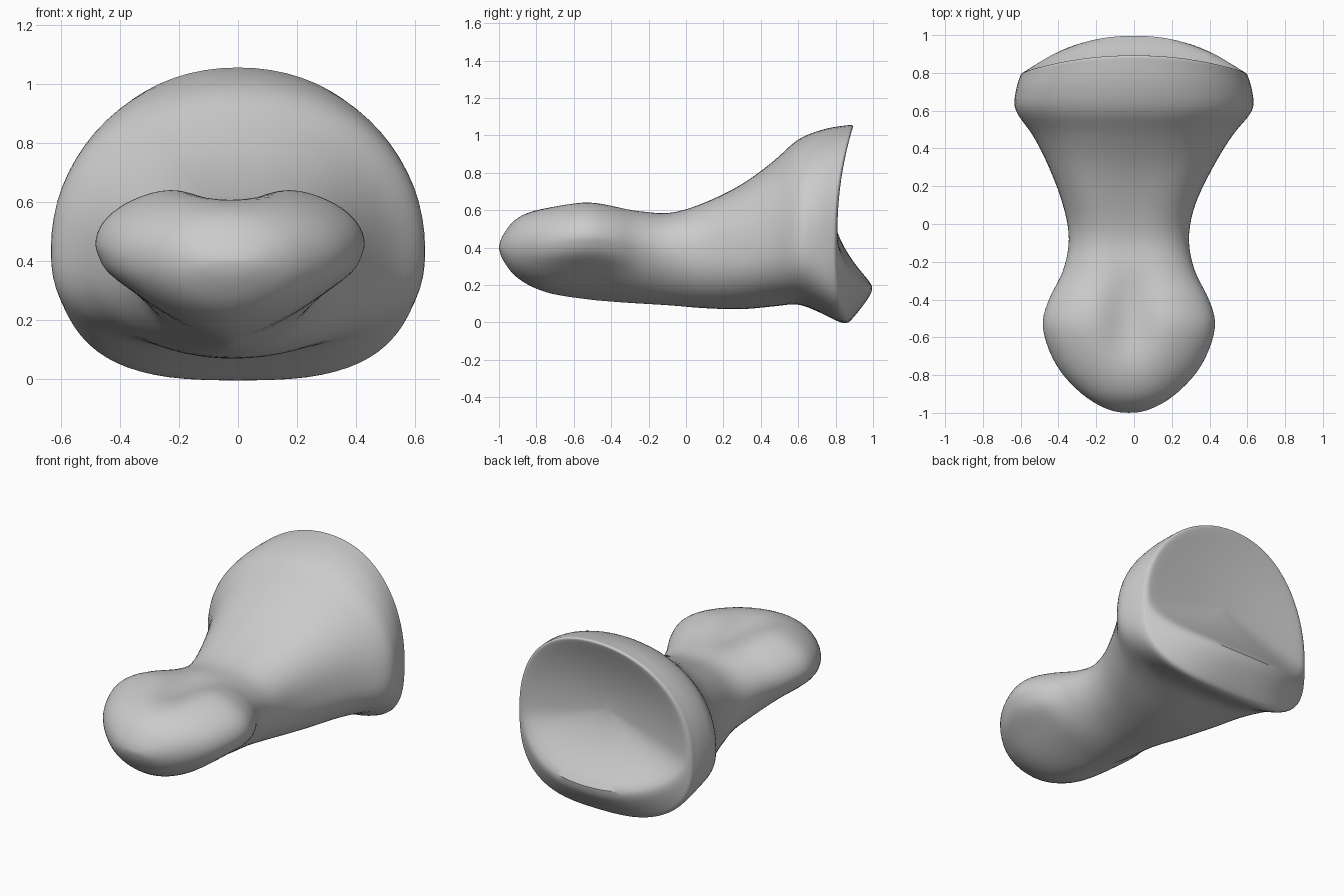
import bpy, bmesh, math

cube = bpy.data.objects.get("Cube")
if cube:
    bpy.data.objects.remove(cube, do_unlink=True)

SIDES, STEPS = 72, 5

# Head and shaft stations: y, half width, widest z, top z, bottom z, lower roundness, top dip, side lobe
SHAFT = [
    (-1.0, 0, .4, .4, .4, 2, 0, 0),
    (-.98, .115, .4, .465, .335, 2, 0, 0),
    (-.9, .25, .41, .56, .235, 1.9, 0, 0),
    (-.75, .385, .43, .628, .16, 1.6, .02, .02),
    (-.55, .458, .455, .67, .125, 1.35, .085, .05),
    (-.4, .425, .445, .652, .11, 1.4, .07, .04),
    (-.25, .35, .42, .615, .1, 1.7, .025, 0),
    (-.08, .318, .38, .6, .09, 1.9, .015, 0),
    (.1, .35, .36, .65, .075, 2.1, .01, 0),
    (.3, .435, .37, .74, .07, 2.2, 0, 0),
    (.47, .53, .4, .865, .085, 2.3, 0, 0),
]

# Flange stations carry two more values: how far the top and the bottom lean back
FLANGE = [
    (.6, .628, .43, .98, .095, 2.5, 0, 0, 0, 0),
    (.7, .628, .45, 1.035, .05, 2.8, 0, 0, .04, .02),
    (.78, .605, .45, 1.055, -.005, 2.9, 0, 0, .08, .06),
    (.8, .592, .46, 1.055, .03, 2.7, 0, 0, .09, .1),
    (.81, .56, .47, 1.035, .19, 2.3, 0, 0, .08, .2),
]
DEEP, MID = .785, .6


def cup_station(f):
    """Station of the hollow end, shrunk by f and sunk towards the middle."""
    k = f ** 1.8
    y, w, zm, zt, zb, n, _, _, top, low = FLANGE[-1]
    heights = [MID + (z - MID) * f for z in (zm, zt, zb)]
    return (DEEP + (y - DEEP) * k, w * f, *heights, n, 0, 0, top * k, low * k)


def spline(a, b, c, d, t):
    """Catmull-Rom blend of four stations."""
    return [(2 * q + (r - p) * t + (2 * p - 5 * q + 4 * r - s) * t * t
             + (3 * q - p - 3 * r + s) * t ** 3) / 2
            for p, q, r, s in zip(a, b, c, d)]


def section(station):
    """Points of one closed cross-section."""
    y, w, zm, zt, zb, n, dip, lobe, top, low = station
    shift = -.027 * (1 - min(max((y - .1) / .5, 0), 1))
    flat = 2.1 + .5 * math.exp(-((y - .2) / .22) ** 2)
    points = []
    for i in range(SIDES):
        a = math.tau * i / SIDES
        c, s = math.cos(a), math.sin(a)
        power = 2 / (flat if s > 0 else n)
        x = w * math.copysign(abs(c) ** power, c)
        rise = abs(s) ** power
        if s > 0:
            z = zm + (zt - zm) * rise - dip * rise * math.exp(-(x / .13) ** 2)
        else:
            z = zm - (zm - zb) * rise
            x += math.copysign(w * lobe, c) * math.exp(-((rise - .27) / .14) ** 2)
        points.append((x + shift, y + (top if s > 0 else low) * s * s, z))
    return points


# Smoothly blended stations from the nose to the middle of the hollow
outer = [row + (0, 0) for row in SHAFT] + FLANGE
nose = (-.98, -.115) + outer[1][2:]
padded = [nose] + outer + [cup_station(.85)]
stations = [spline(*padded[i:i + 4], k / STEPS)
            for i in range(len(padded) - 3) for k in range(STEPS)]
stations = stations[1:] + [cup_station(1 - k / 12) for k in range(12)]

# Bone surface
bm = bmesh.new()
rings = [[bm.verts.new(p) for p in section(s)] for s in stations]
for r0, r1 in zip(rings, rings[1:]):
    for i in range(SIDES):
        j = (i + 1) % SIDES
        bm.faces.new((r0[i], r0[j], r1[j], r1[i]))
tips = [(rings[0], (-.027, -1, .4)), (rings[-1], (0, DEEP, MID))]
for ring, point in tips:
    tip = bm.verts.new(point)
    for i in range(SIDES):
        bm.faces.new((ring[i], ring[(i + 1) % SIDES], tip))
bmesh.ops.recalc_face_normals(bm, faces=bm.faces)
mesh = bpy.data.meshes.new("bone")
bm.to_mesh(mesh)
bm.free()
bone = bpy.data.objects.new("bone", mesh)
bpy.context.collection.objects.link(bone)

# Soften creases
smooth = bone.modifiers.new("soften", 'SMOOTH')
smooth.factor, smooth.iterations = .5, 6

# Plain grey
grey = bpy.data.materials.new("plain grey")
grey.use_nodes = True
colour = (.6, .6, .6, 1)
grey.diffuse_color = colour
grey.node_tree.nodes["Principled BSDF"].inputs["Base Color"].default_value = colour
mesh.materials.append(grey)

bpy.context.view_layer.objects.active = bone
bone.select_set(True)
bpy.ops.object.shade_smooth_by_angle(angle=math.radians(60))
